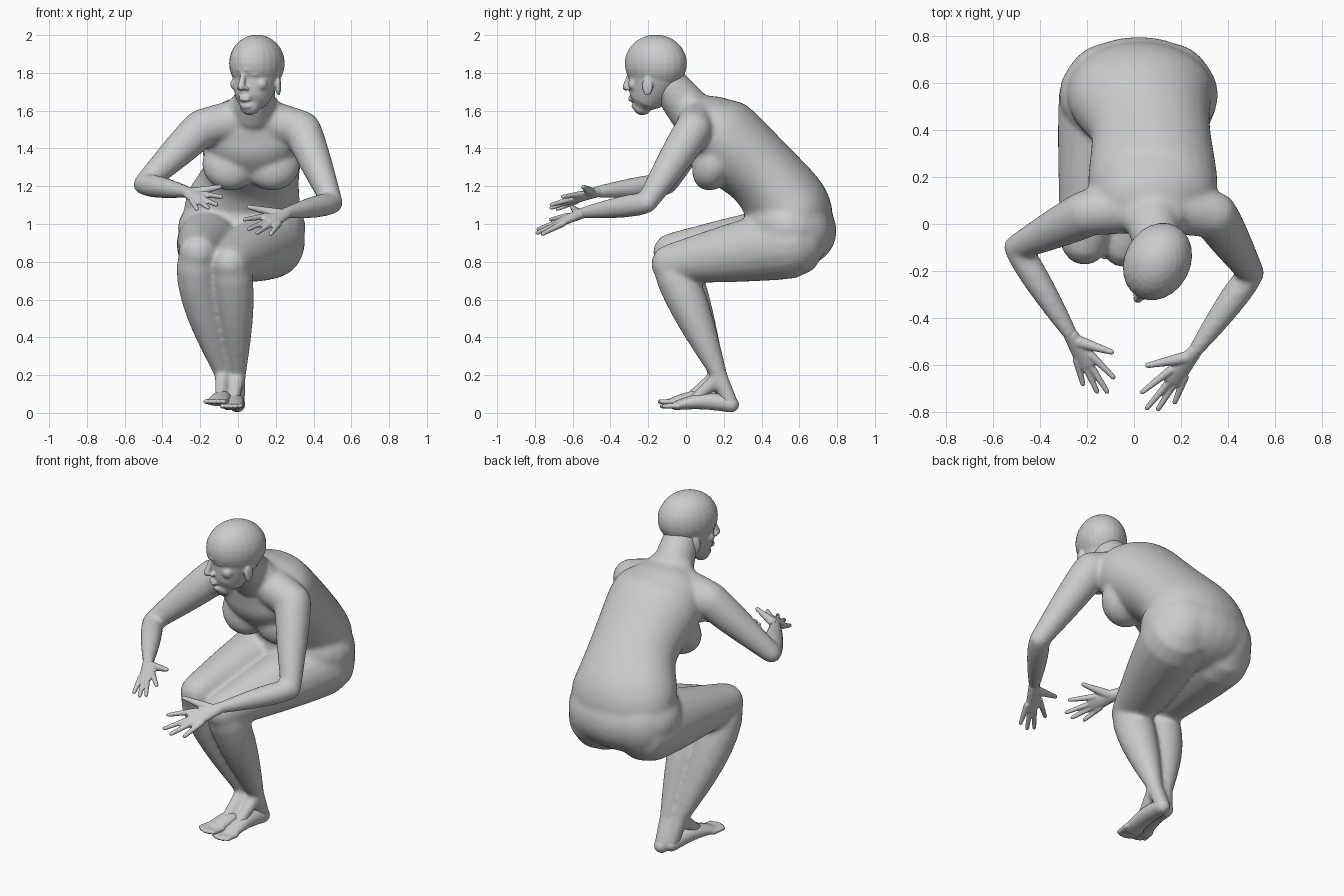
import bpy, bmesh, math
from mathutils import Vector, Matrix

if "Cube" in bpy.data.objects:
    bpy.data.objects.remove(bpy.data.objects["Cube"])

skin = bpy.data.materials.new("plain_grey")
skin.use_nodes = True
grey = (.6, .6, .6, 1)
skin.diffuse_color = grey
skin.node_tree.nodes["Principled BSDF"].inputs["Base Color"].default_value = grey


def tube(bm, stations, hint=(1, 0, 0), sides=20):
    """Elliptical loft through (centre, half width, half depth), with rounded ends."""
    stations = [(Vector(centre), width, depth) for centre, width, depth in stations]
    for flip in range(2):
        stations.reverse()
        centre, width, depth = stations[-1]
        outward = (centre - stations[-2][0]).normalized() * min(width, depth)
        for degrees in (30, 60, 80):
            angle = math.radians(degrees)
            shrink = math.cos(angle)
            stations.append((centre + outward * math.sin(angle), width * shrink, depth * shrink))
    rings = []
    last = len(stations) - 1
    for i, (centre, width, depth) in enumerate(stations):
        along = (stations[min(i + 1, last)][0] - stations[max(i - 1, 0)][0]).normalized()
        across = Vector(hint)
        across = (across - along * across.dot(along)).normalized()
        normal = along.cross(across)
        ring = []
        for k in range(sides):
            angle = math.tau * k / sides
            offset = across * width * math.cos(angle) + normal * depth * math.sin(angle)
            ring.append(bm.verts.new(centre + offset))
        rings.append(ring)
    for lower, upper in zip(rings, rings[1:]):
        for k in range(sides):
            n = (k + 1) % sides
            bm.faces.new((lower[k], lower[n], upper[n], upper[k]))
    bm.faces.new(rings[0][::-1])
    bm.faces.new(rings[-1])


def limb(bm, start, end, thick, thin, muscle=0, hint=(1, 0, 0), bow=(0, 0, 0)):
    """Tapered round limb; the muscle swells nearest the start, bow bends the middle."""
    start, end, bow = Vector(start), Vector(end), Vector(bow)
    stations = []
    for i in range(9):
        t = i / 8
        swell = math.sin(math.pi * t ** .7)
        radius = thick + (thin - thick) * t + muscle * swell
        stations.append((start.lerp(end, t) + bow * swell, radius, radius))
    tube(bm, stations, hint)


def smooth_path(points, steps=6):
    """Catmull-Rom curve through the centres and sizes of a few stations."""
    points = [Vector(p) for p in points]
    points = [points[0] * 2 - points[1], *points, points[-1] * 2 - points[-2]]
    stations = []
    for a, b, c, d in zip(points, points[1:], points[2:], points[3:]):
        for i in range(steps + 1):
            t = i / steps
            if i < steps or d is points[-1]:
                cubic = (b * 3 - a - c * 3 + d) * t ** 3
                square = (a * 2 - b * 5 + c * 4 - d) * t ** 2
                p = (b * 2 + (c - a) * t + square + cubic) / 2
                stations.append((p[:3], p[3], p[4]))
    return stations


def ball(bm, centre, radii, tilt=0, axis='X'):
    matrix = (Matrix.Translation(centre) @ Matrix.Rotation(math.radians(tilt), 4, axis)
              @ Matrix.Diagonal((*radii, 1)))
    bmesh.ops.create_uvsphere(bm, u_segments=24, v_segments=16, radius=1, matrix=matrix)


def finish(name, bm, voxel, smoothing):
    """Fuse the overlapping volumes of one part into a single soft skin."""
    bmesh.ops.recalc_face_normals(bm, faces=bm.faces)
    mesh = bpy.data.meshes.new(name)
    bm.to_mesh(mesh)
    bm.free()
    mesh.materials.append(skin)
    part = bpy.data.objects.new(name, mesh)
    bpy.context.collection.objects.link(part)
    fuse = part.modifiers.new("fuse", 'REMESH')
    fuse.mode, fuse.voxel_size, fuse.use_smooth_shade = 'VOXEL', voxel, True
    soften = part.modifiers.new("soften", 'SMOOTH')
    soften.factor, soften.iterations = .5, smoothing


# Bent torso, collar and neck
body = bmesh.new()
spine = [(.02, .59, .97, .3, .2), (.03, .54, 1.09, .31, .22), (.07, .4, 1.27, .255, .2),
         (.08, .18, 1.46, .275, .22), (.08, .09, 1.55, .24, .165), (.085, .03, 1.61, .15, .1)]
tube(body, smooth_path(spine), sides=32)
collar = Vector((.08, .08, 1.57))
skull = Vector((.1, -.16, 1.85))
limb(body, (.08, .03, 1.59), skull - Vector((0, -.06, .1)), .12, .098)

# Pelvis, with chest and buttocks in pairs
ball(body, (.02, .55, .98), (.34, .25, .21), -15)
for side in (-1, 1):
    ball(body, (.07 + .11 * side, .15, 1.32), (.15, .11, .15), -25)
    ball(body, (.02 + .13 * side, .57, .96), (.19, .2, .2))


# Feet: sole tapering from heel to ball, toes fanned in front
def foot(name, heel, toe):
    bm = bmesh.new()
    heel, toe = Vector(heel), Vector(toe)
    across = (toe - heel).cross(Vector((0, 0, 1))).normalized()
    sole = []
    for i in range(9):
        t = i / 8
        arch = Vector((0, 0, .02 * math.sin(math.pi * t)))
        sole.append((heel.lerp(toe, .1 + .7 * t) + arch, .043 + .015 * t,
                     .043 - .02 * t + .01 * math.sin(math.pi * t)))
    tube(bm, sole, across)
    for i in range(-2, 3):
        shift = across * i * .024
        limb(bm, heel.lerp(toe, .75) + shift, heel.lerp(toe, .97 - .01 * i * i) + shift, .015, .013)
    finish(name, bm, .007, 4)


# Hands: flat palm, with thumb and fingers fanned from the wrist
def hand(name, wrist, aim, across):
    bm = bmesh.new()
    wrist, aim, across = Vector(wrist), Vector(aim), Vector(across)
    across = (across - aim * across.dot(aim) / aim.length_squared).normalized()

    def ray(angle, reach):
        return wrist + (aim * math.cos(angle) + across * aim.length * math.sin(angle)) * reach

    palm = []
    for i in range(7):
        t = i / 6
        palm.append((ray(-.05, t / 2), .032 + .02 * t, .028 - .01 * t))
    tube(bm, palm, across)
    for angle, reach in ((.25, .88), (0, 1), (-.15, .95), (-.35, .8)):
        limb(bm, ray(angle, .4), ray(angle, reach - .03), .018, .011)
    limb(bm, ray(.3, .15), ray(.7, .63), .027, .012)
    finish(name, bm, .0055, 3)


# Legs: thigh, shin with its calf, then heel and instep under the ankle
legs = {
    "right": ((-.13, .55, .91), (-.21, -.07, .85), (-.08, .17, .2), (-.04, .25, .055),
              (-.13, -.15, .06), -.035),
    "left": ((.17, .55, .9), (-.04, -.08, .79), (0, .18, .19), (0, .28, .046),
             (-.04, -.14, .035), .005),
}
for side, (hip, knee, ankle, heel, toe, bend) in legs.items():
    limb(body, hip, knee, .19, .105, .008)
    limb(body, knee, ankle, .1, .042, .026, bow=(bend, 0, 0))
    heel, toe, ankle = Vector(heel), Vector(toe), Vector(ankle)
    limb(body, ankle, heel.lerp(toe, .1), .042, .042)
    limb(body, ankle, heel.lerp(toe, .65), .042, .026)
    foot(side + "_foot", heel, toe)

# Arms: collar to shoulder, upper arm, forearm, hand
arms = {
    "right": ((-.19, .05, 1.51), (-.5, -.1, 1.21), (-.27, -.47, 1.17), (.16, -.25, -.07), (.9, .3, .5)),
    "left": ((.34, .04, 1.5), (.5, -.21, 1.11), (.26, -.54, 1.06), (-.21, -.25, -.09), (-.7, .4, .5)),
}
for side, (shoulder, elbow, wrist, aim, across) in arms.items():
    limb(body, collar, shoulder, .115, .1, hint=(0, 0, 1))
    limb(body, shoulder, elbow, .1, .056, .006, hint=(0, 1, 0))
    limb(body, elbow, wrist, .055, .033, .012, hint=(0, 0, 1))
    hand(side + "_hand", wrist, aim, across)
finish("body", body, .011, 18)

# Head, built around its own middle facing forward: cranium, then face down to the chin
head = bmesh.new()
ball(head, (0, 0, 0), (.14, .172, .152))
face = []
for i in range(9):
    t = i / 8
    face.append(((0, -.08 * (1 - t) ** 1.5, .225 * (t - 1)),
                 .055 + .08 * t ** .5, .05 + .112 * t ** .5))
tube(head, face, sides=28)

# Nose, lips and chin
limb(head, (0, -.152, -.05), (0, -.178, -.125), .013, .02)
for drop in (.178, .193):
    ball(head, (0, -.138, -drop), (.034, .022, .009))
ball(head, (0, -.115, -.225), (.035, .025, .02))

# Nostrils, brows, eyes, cheeks and ears in pairs
for side in (-1, 1):
    ball(head, (.02 * side, -.158, -.132), (.013, .018, .011))
    limb(head, (.02 * side, -.157, -.033), (.09 * side, -.112, -.037), .013, .01, hint=(0, 0, 1))
    ball(head, (.05 * side, -.127, -.06), (.024, .017, .01))
    ball(head, (.07 * side, -.09, -.11), (.038, .034, .035))
    ball(head, (.122 * side, .015, -.12), (.013, .03, .052), 15 * side, 'Z')
head.transform(Matrix.Translation(skull) @ Matrix.Rotation(math.radians(-28), 4, 'Z'))
finish("head", head, .0065, 5)
